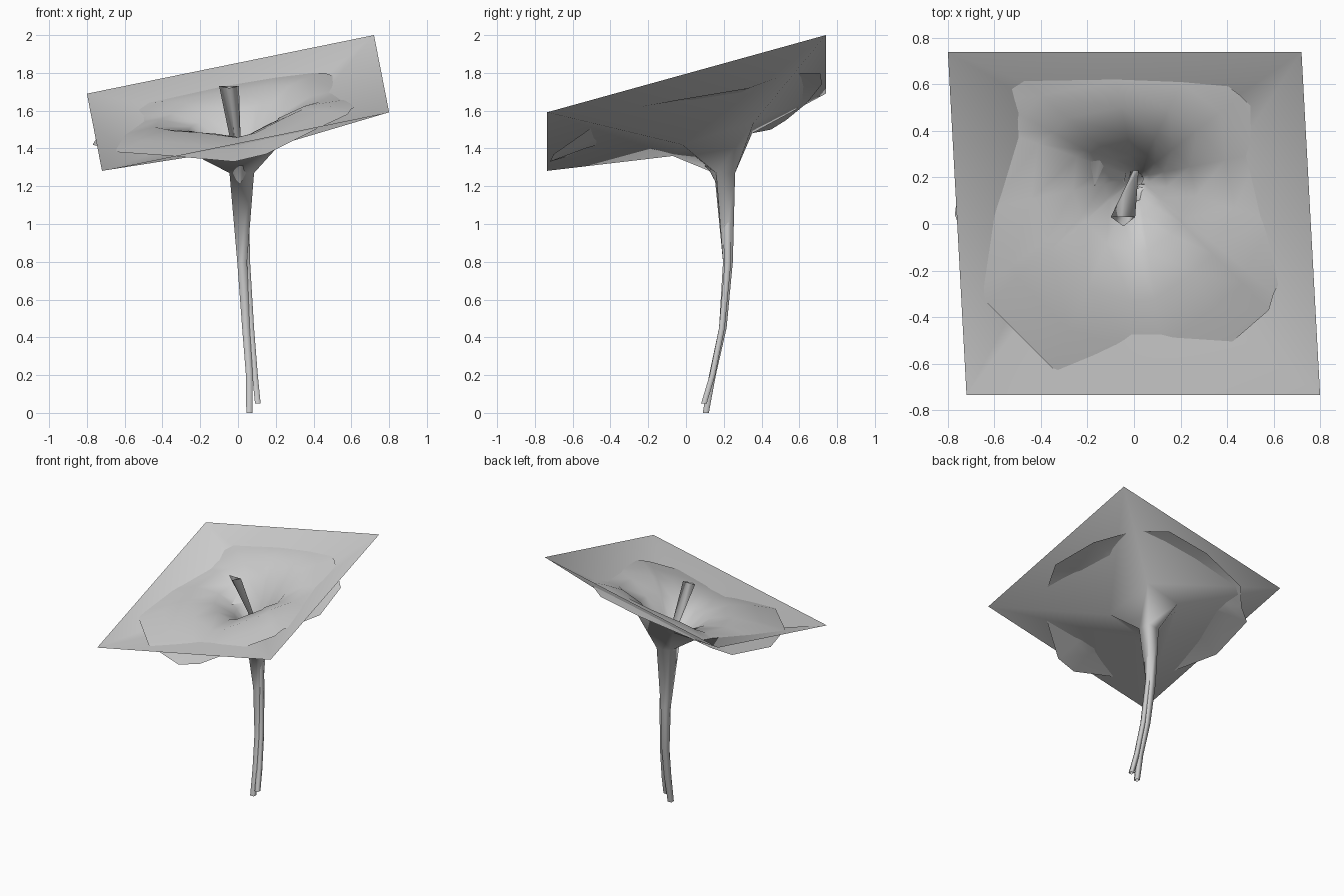
import bpy
import math
from mathutils import Vector

default_cube = bpy.data.objects.get("Cube")
if default_cube:
    bpy.data.objects.remove(default_cube, do_unlink=True)

grey = bpy.data.materials.new("plain grey")
grey.use_nodes = True
grey_value = (0.6, 0.6, 0.6, 1)
grey.diffuse_color = grey_value
grey.node_tree.nodes["Principled BSDF"].inputs["Base Color"].default_value = grey_value


def loft(name, rings):
    """Skin a stack of equal closed rings into one open, smooth surface."""
    count = len(rings[0])
    points = [tuple(point) for ring in rings for point in ring]
    faces = []
    for level in range(len(rings) - 1):
        low, high = level * count, (level + 1) * count
        for i in range(count):
            j = (i + 1) % count
            faces.append((low + i, low + j, high + j, high + i))
    mesh = bpy.data.meshes.new(name)
    mesh.from_pydata(points, [], faces)
    mesh.materials.append(grey)
    for face in mesh.polygons:
        face.use_smooth = True
    obj = bpy.data.objects.new(name, mesh)
    bpy.context.collection.objects.link(obj)
    return obj


def square(centre, radius):
    """Four corners ordered front left, front right, back right, back left."""
    x, y, z = centre
    return [(x + radius * sx, y + radius * sy, z)
            for sx, sy in ((-1, -1), (1, -1), (1, 1), (-1, 1))]


def tilt(x, y):
    """Height of the tilted plane in which the flower opens."""
    return 1.64 + 0.204 * x + 0.288 * y


# Outer sheet: square rim narrowing into a four-sided stem
sheet_rim = [(x, y, tilt(x, y)) for x, y in
             ((-0.72, -0.735), (0.8, -0.735), (0.72, 0.74), (-0.8, 0.74))]
sheet_bend = [(-0.22, -0.07, 1.36), (0.22, -0.02, 1.42),
              (0.17, 0.36, 1.54), (-0.13, 0.35, 1.48)]
sheet_throat = [(-0.045, 0.15, 1.27), (0.085, 0.16, 1.27),
                (0.075, 0.26, 1.27), (-0.03, 0.25, 1.27)]
outer_stem = [square(centre, radius) for centre, radius in (
    ((0.06, 0.105, 0), 0.016),
    ((0.06, 0.14, 0.2), 0.018),
    ((0.042, 0.195, 0.45), 0.02),
    ((0.022, 0.222, 0.8), 0.026))]
loft("outer_sheet_and_stem", outer_stem + [sheet_throat, sheet_bend, sheet_rim])

# Inner trumpet: uneven rim, flaring out of the throat
trumpet_rim = [Vector(p) for p in (
    (-0.66, -0.27, 1.39), (-0.63, -0.34, 1.38), (-0.35, -0.62, 1.36),
    (-0.02, -0.72, 1.33), (0.15, -0.7, 1.37), (0.43, -0.5, 1.51),
    (0.58, -0.37, 1.58), (0.6, -0.3, 1.61), (0.74, -0.03, 1.66),
    (0.67, 0.33, 1.72), (0.46, 0.55, 1.8), (0.25, 0.71, 1.8),
    (-0.1, 0.72, 1.74), (-0.5, 0.64, 1.64), (-0.6, 0.53, 1.55),
    (-0.72, 0.45, 1.5), (-0.77, 0.04, 1.42))]
throat = Vector((0.01, 0.2, 0))


def trumpet_ring(reach, sink, follow):
    """Ring part-way to the rim, sunk below the tilted plane."""
    ring = []
    for tip in trumpet_rim:
        x, y, _ = throat.lerp(tip, reach)
        rim_drop = tilt(tip.x, tip.y) - tip.z
        ring.append((x, y, tilt(x, y) - sink - follow * rim_drop))
    return ring


loft("inner_trumpet", [trumpet_ring(*step) for step in (
    (0.04, 0.48, 0), (0.08, 0.39, 0.1), (0.18, 0.25, 0.2),
    (0.35, 0.1, 0.45), (0.58, 0.015, 0.7), (0.8, 0, 0.85), (1, 0, 1))])

# Slender second stem carrying the trumpet
loft("inner_stem", [square(centre, radius) for centre, radius in (
    ((0.105, 0.095, 0.05), 0.015),
    ((0.09, 0.14, 0.2), 0.015),
    ((0.07, 0.19, 0.45), 0.015),
    ((0.047, 0.222, 0.8), 0.017),
    ((0.02, 0.205, 1.27), 0.035))])

# Pistil: three-sided blade leaning forward out of the throat
pistil_base = [(0.01 + 0.012 * math.cos(a), 0.23 + 0.012 * math.sin(a), 1.25)
               for a in (math.radians(d) for d in (150, 270, 30))]
pistil_top = [(-0.1, 0.03, 1.73), (-0.045, -0.01, 1.72), (0.005, 0.03, 1.73)]
loft("pistil", [pistil_base, pistil_top])
